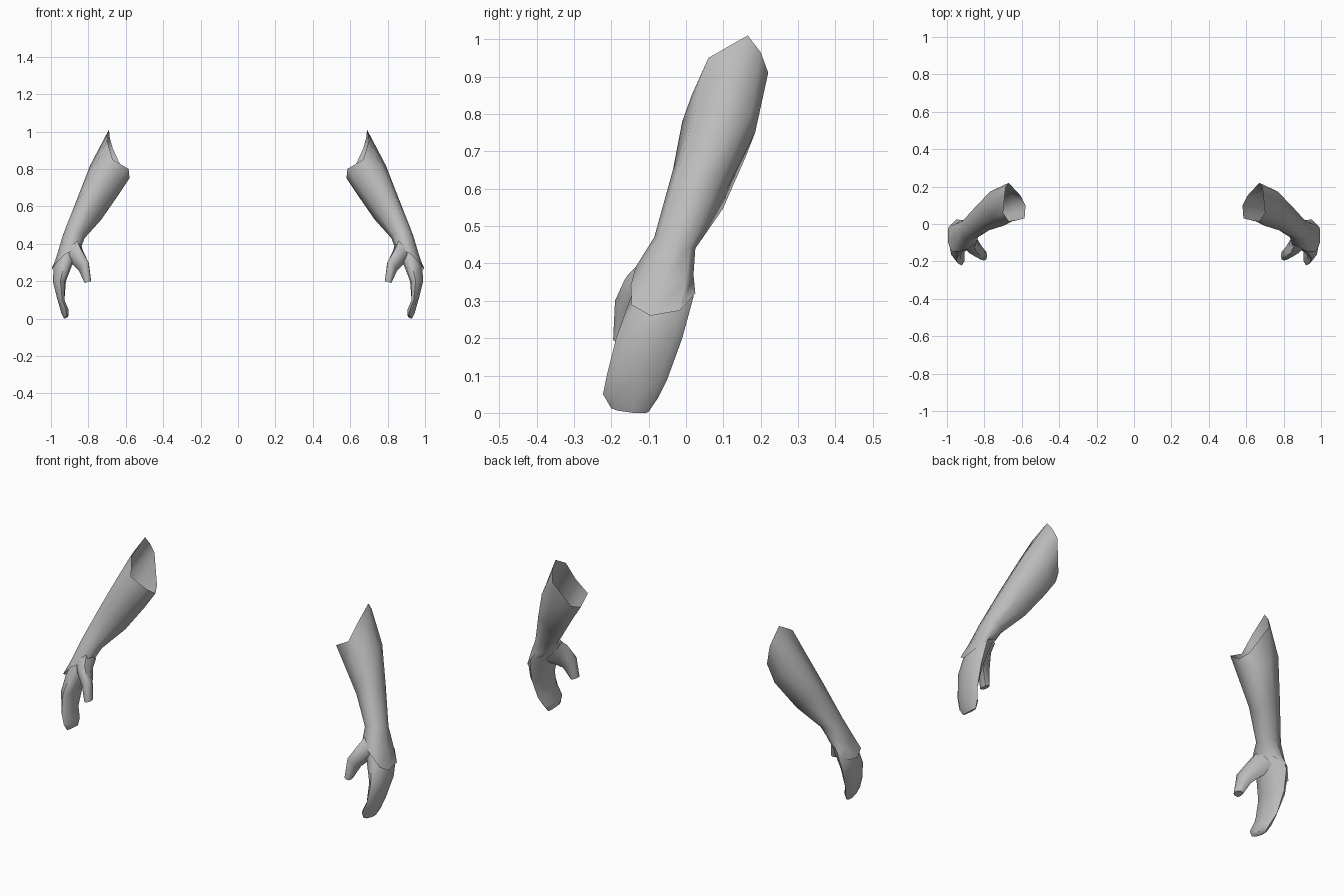
import bpy, bmesh, math
from mathutils import Vector

grey = bpy.data.materials.new("glove_grey")
grey.diffuse_color = (0.5, 0.5, 0.5, 1)


def ring(outer, front, inner, back):
    """Eight points through four extreme points."""
    pts = [Vector(p) for p in (outer, front, inner, back)]
    c = sum(pts, Vector()) / 4
    out = []
    for i in range(4):
        a, b = pts[i], pts[(i + 1) % 4]
        out += [a, c + (a - c) * 0.74 + (b - c) * 0.74]
    return out


def loft(name, rings, cap=False):
    """Skin a list of rings and mirror the part to the other side."""
    bm = bmesh.new()
    loops = [[bm.verts.new(p) for p in r] for r in rings]
    for a, b in zip(loops, loops[1:]):
        for i in range(8):
            j = (i + 1) % 8
            bm.faces.new((a[i], a[j], b[j], b[i]))
    if cap:
        bm.faces.new(loops[-1])
    me = bpy.data.meshes.new(name)
    bm.to_mesh(me)
    bm.free()
    me.materials.append(grey)
    ob = bpy.data.objects.new(name, me)
    bpy.context.collection.objects.link(ob)
    ob.modifiers.new("mirror", "MIRROR").use_mirror_merge = False
    bpy.ops.object.select_all(action="DESELECT")
    ob.select_set(True)
    bpy.context.view_layer.objects.active = ob
    bpy.ops.object.shade_smooth_by_angle(angle=math.radians(60))
    return ob


# Flared cuff with a pointed, slanted opening
opening = [Vector(p) for p in (
    (.69, .165, 1.01), (.70, .06, .95), (.67, .015, .85), (.585, .03, .80),
    (.58, .10, .75), (.605, .15, .77), (.67, .22, .91), (.685, .20, .965))]
loft("cuff", [
    opening,
    ring((.79, .11, .82), (.70, -.01, .78), (.64, .09, .66), (.71, .185, .75)),
    ring((.86, .04, .64), (.78, -.035, .65), (.73, .05, .53), (.80, .11, .60)),
    ring((.935, -.03, .45), (.875, -.085, .47), (.82, -.03, .43), (.88, .025, .44)),
    ring((.965, -.06, .35), (.90, -.135, .39), (.835, -.06, .39), (.92, .02, .37)),
    ring((.995, -.095, .26), (.93, -.148, .34), (.845, -.07, .375), (.95, .025, .32)),
])

# Mitten hand, curving inward to the finger tips
loft("hand", [
    ring((.95, -.06, .38), (.90, -.12, .38), (.85, -.06, .38), (.92, .01, .37)),
    ring((.985, -.08, .28), (.93, -.155, .29), (.885, -.08, .29), (.95, .02, .31)),
    ring((.99, -.10, .20), (.95, -.187, .20), (.92, -.10, .20), (.96, -.01, .20)),
    ring((.965, -.13, .10), (.94, -.212, .10), (.928, -.13, .10), (.95, -.05, .09)),
    ring((.945, -.14, .03), (.92, -.222, .05), (.905, -.14, .04), (.93, -.075, .04)),
    ring((.93, -.14, 0), (.915, -.20, .012), (.908, -.14, .01), (.92, -.10, .003)),
], cap=True)

# Thumb, reaching forward and inward
loft("thumb", [
    ring((.93, -.07, .33), (.90, -.12, .40), (.84, -.07, .40), (.89, -.02, .33)),
    ring((.885, -.12, .29), (.865, -.165, .355), (.828, -.12, .36), (.86, -.07, .31)),
    ring((.85, -.15, .255), (.82, -.19, .30), (.797, -.15, .295), (.83, -.12, .27)),
    ring((.82, -.17, .19), (.803, -.195, .195), (.785, -.17, .20), (.803, -.14, .195)),
], cap=True)
